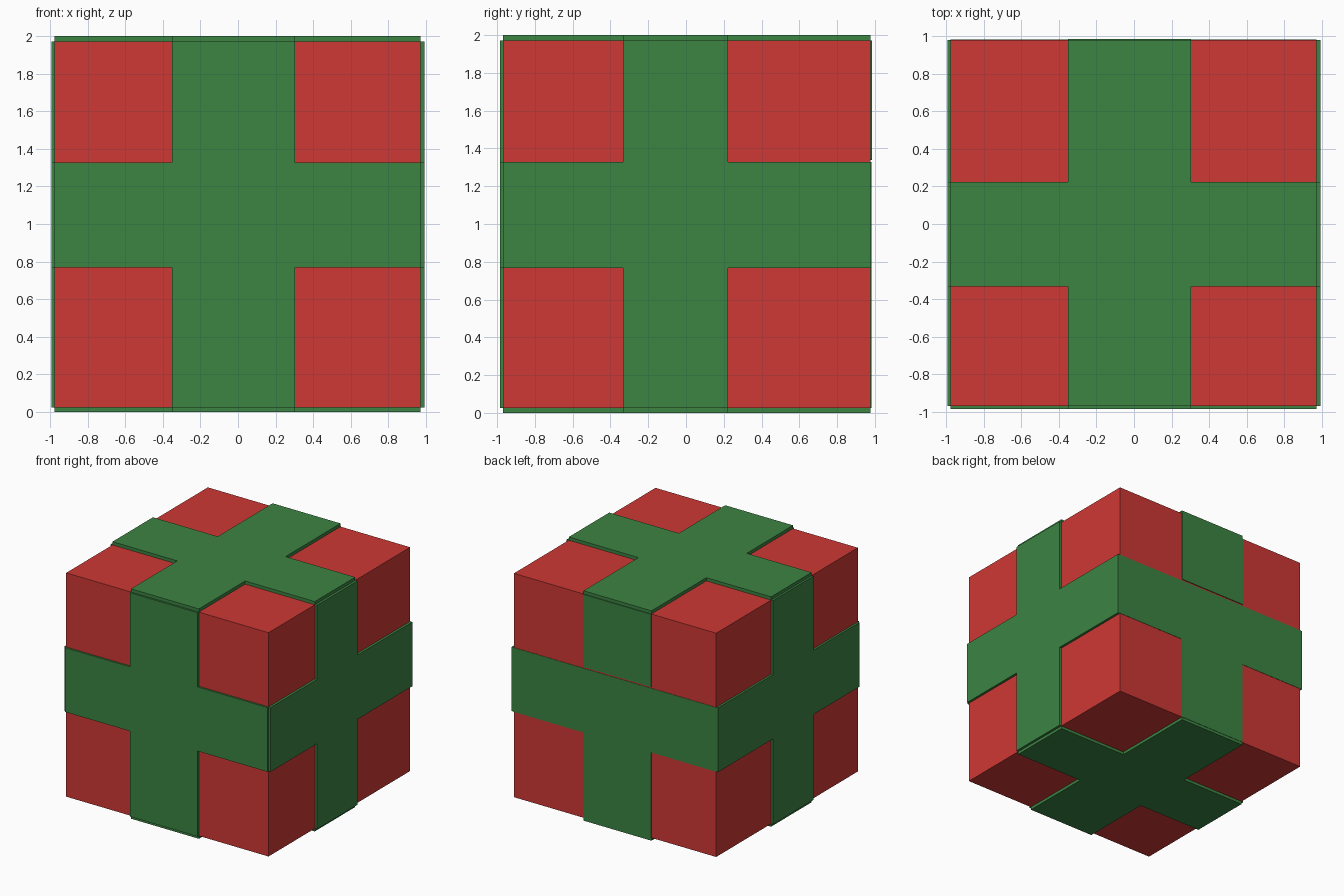
import bpy, bmesh
from mathutils import Vector

if "Cube" in bpy.data.objects:
    bpy.data.objects.remove(bpy.data.objects["Cube"])


def material(name, color):
    m = bpy.data.materials.new(name)
    m.diffuse_color = color
    m.use_nodes = True
    m.node_tree.nodes["Principled BSDF"].inputs["Base Color"].default_value = m.diffuse_color
    return m


RED = material("red_paper", (0.62, 0.04, 0.035, 1))
GREEN = material("green_ribbon", (0.045, 0.23, 0.055, 1))

# Box extents and ribbon band limits per axis
LO, HI = (-0.975, -0.969, 0.025), (0.972, 0.978, 1.972)
BAND = ((-0.352, 0.302), (-0.333, 0.223), (0.768, 1.327))


def prism(name, points, offset, mat):
    """Extrude a flat outline by an offset vector."""
    bm = bmesh.new()
    face = bm.faces.new([bm.verts.new(p) for p in points])
    ext = bmesh.ops.extrude_face_region(bm, geom=[face], use_keep_orig=True)
    bmesh.ops.translate(bm, vec=Vector(offset),
                        verts=[v for v in ext["geom"] if isinstance(v, bmesh.types.BMVert)])
    bmesh.ops.recalc_face_normals(bm, faces=bm.faces)
    me = bpy.data.meshes.new(name)
    bm.to_mesh(me)
    bm.free()
    me.materials.append(mat)
    ob = bpy.data.objects.new(name, me)
    bpy.context.collection.objects.link(ob)


def block(name, lo, hi, mat):
    prism(name, [(lo[0], lo[1], lo[2]), (hi[0], lo[1], lo[2]),
                 (hi[0], hi[1], lo[2]), (lo[0], hi[1], lo[2])], (0, 0, hi[2] - lo[2]), mat)


def cross(name, axis, start, end):
    """Cross-shaped ribbon slab on one side of the box."""
    u, v = [a for a in range(3) if a != axis]
    (u1, u2), (v1, v2) = BAND[u], BAND[v]
    u0, u3, v0, v3 = LO[u], HI[u], LO[v], HI[v]
    outline = [(u1, v0), (u2, v0), (u2, v1), (u3, v1), (u3, v2), (u2, v2),
               (u2, v3), (u1, v3), (u1, v2), (u0, v2), (u0, v1), (u1, v1)]
    pts = []
    for a, b in outline:
        p = [start] * 3
        p[u], p[v] = a, b
        pts.append(p)
    off = [0, 0, 0]
    off[axis] = end - start
    prism(name, pts, off, GREEN)


# Gift box
block("gift_box", LO, HI, RED)

# Ribbon crosses on five sides
cross("ribbon_left", 0, LO[0], -0.993)
cross("ribbon_right", 0, HI[0], 0.993)
cross("ribbon_front", 1, LO[1], -0.985)
cross("ribbon_bottom", 2, LO[2], 0.0)
cross("ribbon_top", 2, HI[2], 2.0)

# Back ribbon: thin band and lower strip, thicker upper strip
(x1, x2), (z1, z2) = BAND[0], BAND[2]
block("ribbon_back_band", (LO[0], HI[1], z1), (HI[0], 0.981, z2), GREEN)
block("ribbon_back_lower", (x1, HI[1], LO[2]), (x2, 0.981, z1), GREEN)
block("ribbon_back_upper", (x1, HI[1], 1.34), (x2, 0.985, HI[2]), GREEN)
